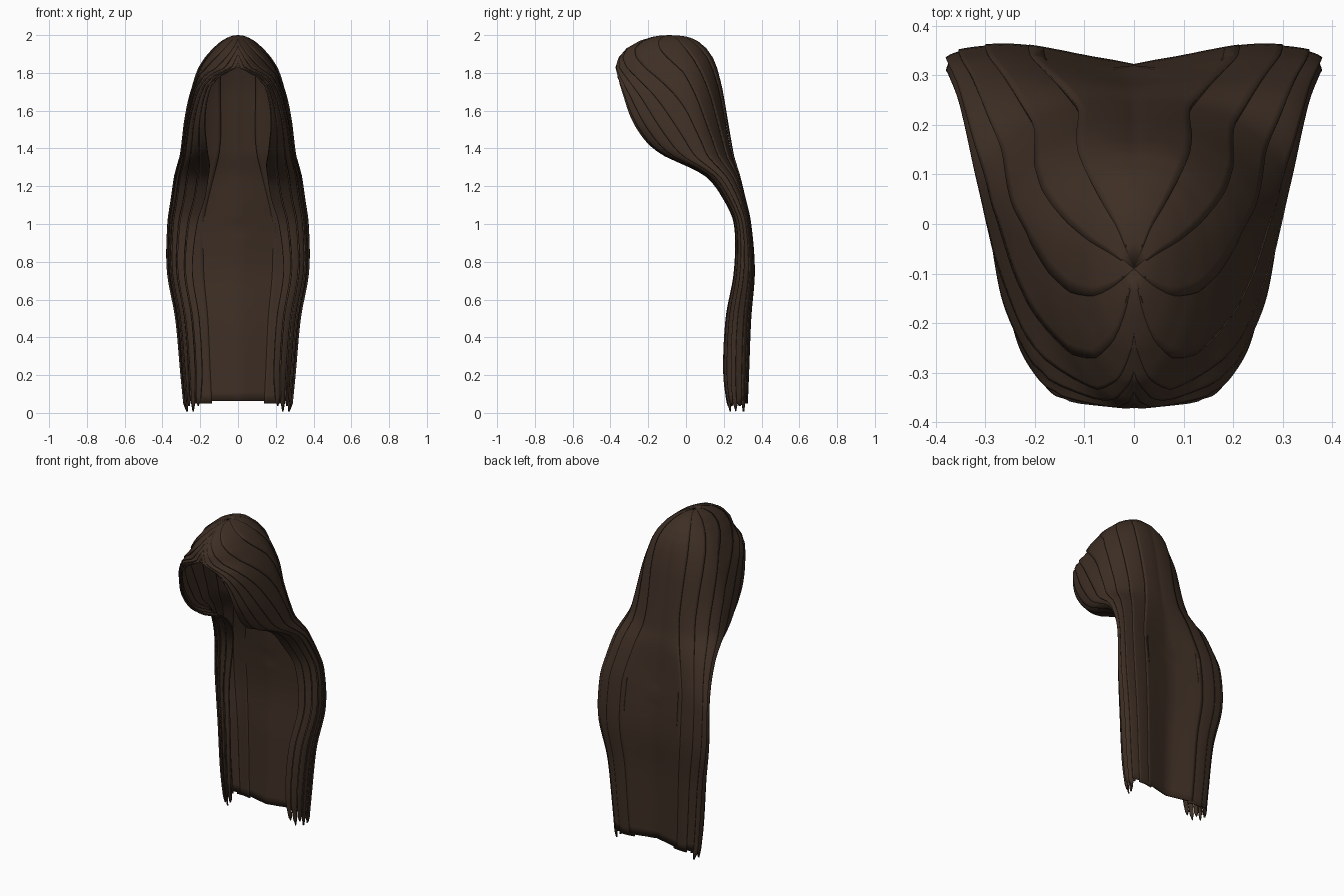
import bpy, bmesh, math

if "Cube" in bpy.data.objects:
    bpy.data.objects.remove(bpy.data.objects["Cube"])

# Horizontal section table: z, half width, front y, widest y, back y, opening half width
ROWS = [
    (0.00, .280, .225, .285, .330, .200),
    (0.20, .300, .200, .280, .340, .185),
    (0.50, .328, .212, .290, .352, .200),
    (0.75, .372, .255, .320, .370, .235),
    (1.00, .370, .255, .310, .350, .210),
    (1.13, .352, .200, .265, .325, .170),
    (1.25, .335, .110, .200, .295, .150),
    (1.31, .320, .000, .140, .275, .145),
    (1.36, .305, -.110, .090, .258, .155),
    (1.43, .295, -.200, .060, .245, .165),
    (1.55, .278, -.280, .020, .225, .175),
    (1.70, .248, -.332, .000, .200, .155),
    (1.78, .222, -.357, -.010, .182, .110),
    (1.83, .202, -.372, -.020, .168, .000),
    (1.88, .173, -.358, -.030, .148, .000),
    (1.93, .133, -.315, -.045, .112, .000),
    (1.97, .088, -.245, -.060, .062, .000),
    (1.99, .050, -.180, -.070, .015, .000),
    (2.00, .000, -.090, -.090, -.090, .000),
]
STRANDS, SUB, LENGTH = 9, 7, 64


def smooth(a, b, v):
    t = max(0.0, min(1.0, (v - a) / (b - a)))
    return t * t * (3 - 2 * t)


def slope(k, c):
    lo, hi = max(k - 1, 0), min(k + 1, len(ROWS) - 1)
    return (ROWS[hi][c] - ROWS[lo][c]) / (ROWS[hi][0] - ROWS[lo][0])


def section(z):
    """Interpolated section measures at a height; straight segments near the crown."""
    k = 0
    while k < len(ROWS) - 2 and z > ROWS[k + 1][0]:
        k += 1
    h = ROWS[k + 1][0] - ROWS[k][0]
    t = max(0.0, min(1.0, (z - ROWS[k][0]) / h))
    out = []
    for c in range(1, 6):
        a, b = ROWS[k][c], ROWS[k + 1][c]
        if z > 1.75:
            if z > 1.99:
                out.append(b + (a - b) * math.sqrt(1 - t))
            else:
                out.append(a + (b - a) * t)
        else:
            out.append((2*t**3 - 3*t*t + 1) * a + (t**3 - 2*t*t + t) * h * slope(k, c)
                       + (3*t*t - 2*t**3) * b + (t**3 - t*t) * h * slope(k + 1, c))
    return out


def surface(z, u, lift):
    """Point on the hair shell: u = 0 at the front edge, 1 at the back centre."""
    w, yf, ys, yb, fx = section(z)
    if u < .5:
        a = u * math.pi
        x = fx + (w - fx) * math.sin(a)
        y = ys + (yf - ys) * math.cos(a)
    else:
        a = (u - .5) * math.pi
        p = 1 - .4 * smooth(1.5, 1.0, z) if z < 1.5 else 1
        x = w * max(0, math.cos(a)) ** p
        y = ys + (yb - ys) * max(0, math.sin(a)) ** p
    # hollow along the spine of the long back
    low = 1 - smooth(1.0, 1.4, z)
    if w > 0 and u > .5:
        y -= .04 * low * (1 - smooth(0, .75, x / w))
    dx, dy = x, y - ys
    d = math.hypot(dx, dy) or 1
    return max(0, x + lift * dx / d), y + lift * dy / d


def make_strand(k, mat):
    bm = bmesh.new()
    grid = []
    for i in range(LENGTH + 1):
        row = []
        q = (i / LENGTH) ** 1.6
        for j in range(SUB + 1):
            f = j / SUB
            # each strand tucks slightly under its neighbour
            s = max(0, min(1, (k + f * 1.15 - .08) / STRANDS))
            root = 1.83 + .17 * min(1, s / .5)
            tip = .062 - .012 * (k % 2)
            if s < .62:
                tip -= (.05 if k % 2 else .03) * (1 - abs(2 * f - 1))
            z = root + (tip - root) * q
            # roots begin on the centre parting and sweep down the sides
            u0 = max(0, (s - .5) / .5)
            e = min(1, (root - z) / (root - 1.35))
            u = u0 + (s - u0) * (1 - (1 - e) ** 2.2)
            lift = .014 * (.5 - f) * smooth(0, .06, q)
            x, y = surface(z, u, lift)
            if s >= 1:
                x = 0
            row.append(bm.verts.new((x, y, z)))
        grid.append(row)
    for i in range(LENGTH):
        for j in range(SUB):
            bm.faces.new((grid[i][j], grid[i+1][j], grid[i+1][j+1], grid[i][j+1]))
    bmesh.ops.remove_doubles(bm, verts=bm.verts, dist=.0004)
    for face in bm.faces:
        face.smooth = True
    name = "hair_strand_pair_%d" % (k + 1)
    mesh = bpy.data.meshes.new(name)
    bm.to_mesh(mesh)
    bm.free()
    mesh.materials.append(mat)
    ob = bpy.data.objects.new(name, mesh)
    bpy.context.collection.objects.link(ob)
    # left side
    mirror = ob.modifiers.new("mirror", 'MIRROR')
    mirror.use_axis[0] = True
    mirror.merge_threshold = .0005
    # thin body
    solid = ob.modifiers.new("thickness", 'SOLIDIFY')
    solid.thickness = .008
    solid.offset = -1
    bpy.context.view_layer.objects.active = ob
    ob.select_set(True)
    bpy.ops.object.shade_smooth_by_angle(angle=math.radians(40))
    ob.select_set(False)


brown = bpy.data.materials.new("dark_brown_hair")
brown.diffuse_color = (.048, .028, .018, 1)
brown.use_nodes = True
brown.node_tree.nodes["Principled BSDF"].inputs["Base Color"].default_value = brown.diffuse_color
for k in range(STRANDS):
    make_strand(k, brown)
